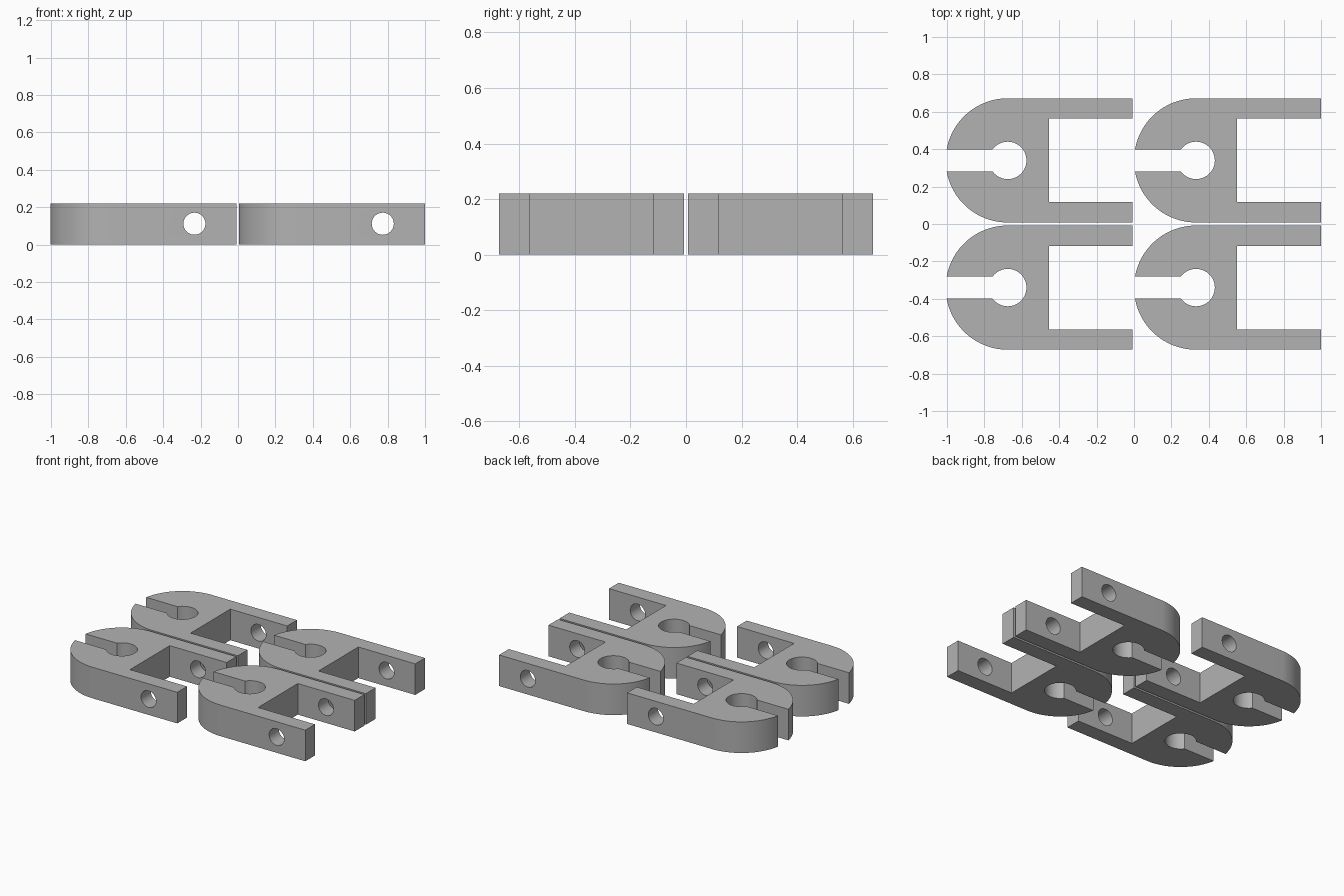
import bpy, bmesh, math

if "Cube" in bpy.data.objects:
    bpy.data.objects.remove(bpy.data.objects["Cube"])

# Dimensions of one clip, measured from the centre of its rounded end
R, HOLE, SLOT, H = 0.332, 0.1, 0.059, 0.221
ARM_END, ARM_ROOT, ARM_IN = 0.668, 0.22, 0.223
PIN_X, PIN_Z, PIN_R = 0.442, 0.112, 0.059

grey = bpy.data.materials.new("grey")
grey.diffuse_color = (0.45, 0.45, 0.45, 1)
grey.use_nodes = True
grey.node_tree.nodes["Principled BSDF"].inputs["Base Color"].default_value = grey.diffuse_color


def arc(r, a0, a1, n):
    return [(r * math.cos(a0 + (a1 - a0) * i / n), r * math.sin(a0 + (a1 - a0) * i / n))
            for i in range(n + 1)]


# Upper half of the outline: keyhole, slot, rounded end, arm
half = arc(HOLE, 0, math.pi - math.asin(SLOT / HOLE), 24)
half += arc(R, math.pi - math.asin(SLOT / R), math.pi / 2, 24)
half += [(ARM_END, R), (ARM_END, ARM_IN), (ARM_ROOT, ARM_IN)]
# The lower half mirrors it; each half is one face so the body stays simple
mirrored = [(x, -y) for x, y in reversed(half)]
outline = half + mirrored[:-1]


def clip_body():
    bm = bmesh.new()
    face = bm.faces.new([bm.verts.new((x, y, 0)) for x, y in outline])
    top = bmesh.ops.extrude_face_region(bm, geom=[face])["geom"]
    bmesh.ops.translate(bm, vec=(0, 0, H),
                        verts=[v for v in top if isinstance(v, bmesh.types.BMVert)])
    bmesh.ops.recalc_face_normals(bm, faces=bm.faces)
    mesh = bpy.data.meshes.new("clip")
    bm.to_mesh(mesh)
    bm.free()
    mesh.materials.append(grey)
    ob = bpy.data.objects.new("clip_front_left", mesh)
    bpy.context.collection.objects.link(ob)
    return ob


clip = clip_body()

# Cross hole for the pin, drilled through both arms
bpy.ops.mesh.primitive_cylinder_add(vertices=48, radius=PIN_R, depth=1,
                                    location=(PIN_X, 0, PIN_Z), rotation=(math.pi / 2, 0, 0))
drill = bpy.context.object
drill.name = "pin_hole_cutter"
drill.data.materials.append(grey)
mod = clip.modifiers.new("pin_hole", "BOOLEAN")
mod.operation, mod.solver, mod.object = "DIFFERENCE", "EXACT", drill
bpy.ops.object.select_all(action="DESELECT")
clip.select_set(True)
bpy.context.view_layer.objects.active = clip
bpy.ops.object.modifier_apply(modifier=mod.name)
bpy.data.objects.remove(drill)
bpy.ops.object.shade_smooth_by_angle(angle=math.radians(30))

# Four identical clips in a two by two layout
for row, y in (("front", -0.34), ("back", 0.34)):
    for col, x in (("left", -0.675), ("right", 0.332)):
        name = f"clip_{row}_{col}"
        ob = clip
        if name != clip.name:
            ob = clip.copy()
            ob.name = name
            bpy.context.collection.objects.link(ob)
        ob.location = (x, y, 0)
